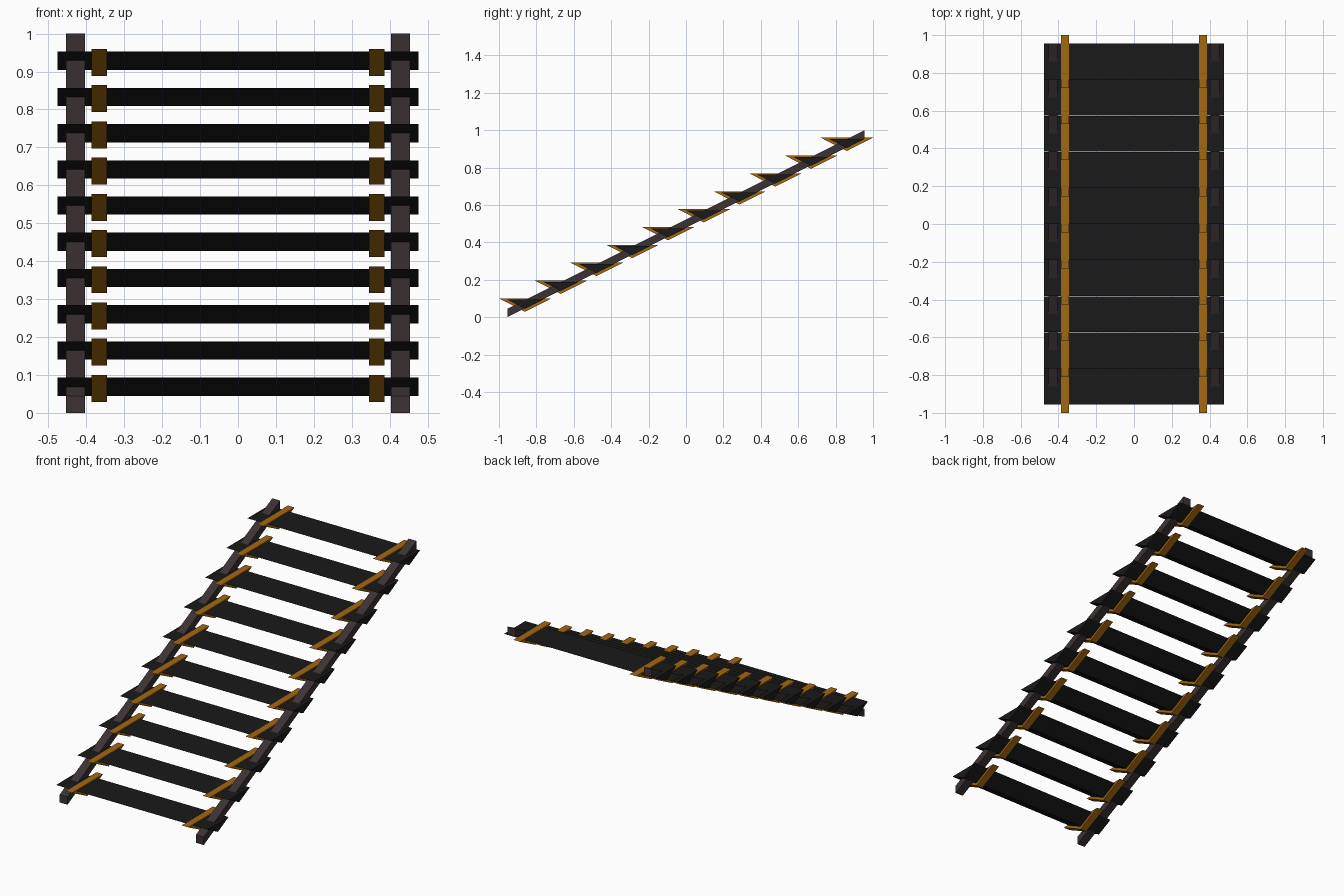
import bpy

if "Cube" in bpy.data.objects:
    bpy.data.objects.remove(bpy.data.objects["Cube"])

COUNT = 10
Y0, DY, DZ = -0.86, 1.72 / 9, 0.0955   # first step centre and step spacing


def material(name, rgb):
    m = bpy.data.materials.new(name)
    m.diffuse_color = (*rgb, 1)
    m.use_nodes = True
    m.node_tree.nodes["Principled BSDF"].inputs["Base Color"].default_value = m.diffuse_color
    return m


TREAD = material("black_tread", (0.0100, 0.0100, 0.0100))
RAIL = material("dark_rail", (0.046, 0.031, 0.033))
BAND = material("ochre_band", (0.36, 0.14, 0.006))


def prism(name, profile, x0, x1, mat):
    """Extrude a counter-clockwise (y, z) profile along x."""
    n = len(profile)
    verts = [(x, y, z) for x in (x0, x1) for y, z in profile]
    faces = [tuple(reversed(range(n))), tuple(range(n, 2 * n))]
    faces += [(i, (i + 1) % n, n + (i + 1) % n, n + i) for i in range(n)]
    mesh = bpy.data.meshes.new(name)
    mesh.from_pydata(verts, [], faces)
    mesh.materials.append(mat)
    ob = bpy.data.objects.new(name, mesh)
    bpy.context.collection.objects.link(ob)
    return ob


def wedge(y, half, bottom, top):
    """Flat-topped triangle pointing down."""
    return [(y, bottom), (y + half, top), (y - half, top)]


# sloping side rails with vertical ends
rail = [(-0.955, 0), (0.955, 0.955), (0.955, 1.0), (-0.955, 0.045)]
for side, s in (("left", -1), ("right", 1)):
    prism(f"rail_{side}", rail, *sorted((s * 0.404, s * 0.453)), RAIL)

# wedge treads, each wrapped by two bands
for i in range(COUNT):
    y, z = Y0 + DY * i, DZ * i
    prism(f"tread_{i + 1}", wedge(y, 0.095, z + 0.045, z + 0.093), -0.476, 0.476, TREAD)
    for side, s in (("left", -1), ("right", 1)):
        prism(f"band_{side}_{i + 1}", wedge(y, 0.14, z + 0.029, z + 0.100),
              *sorted((s * 0.345, s * 0.386)), BAND)
